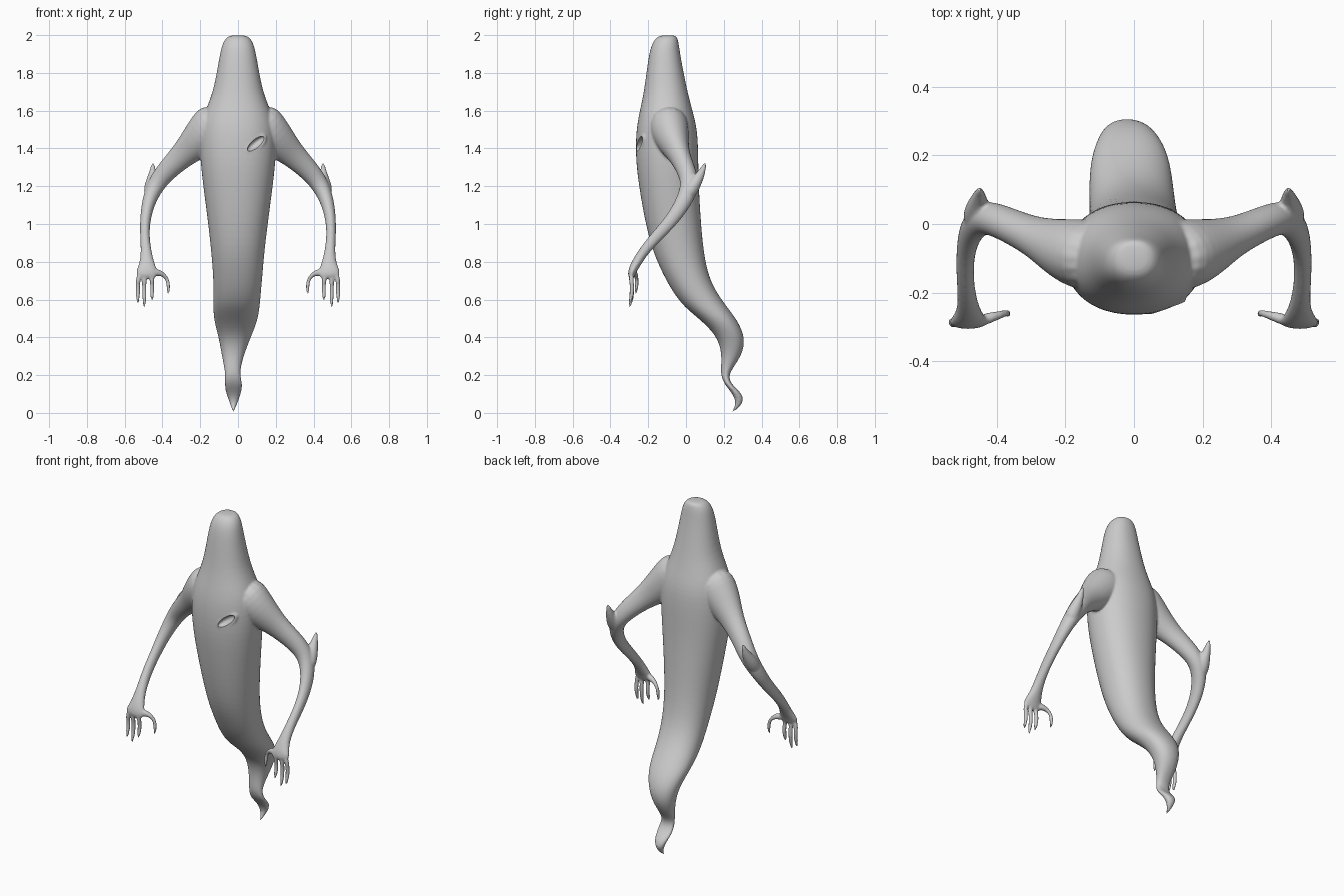
import bpy, bmesh, math
from mathutils import Vector

if "Cube" in bpy.data.objects:
    bpy.data.objects.remove(bpy.data.objects["Cube"])

parts = []


def loft(name, rings):
    """Skin a list of rings (each a list of points) into a closed tube."""
    bm = bmesh.new()
    loops = [[bm.verts.new(p) for p in r] for r in rings]
    n = len(loops[0])
    for a, b in zip(loops, loops[1:]):
        for i in range(n):
            j = (i + 1) % n
            bm.faces.new((a[i], a[j], b[j], b[i]))
    bm.faces.new(loops[0][::-1])
    bm.faces.new(loops[-1])
    bmesh.ops.recalc_face_normals(bm, faces=bm.faces)
    me = bpy.data.meshes.new(name)
    bm.to_mesh(me)
    bm.free()
    ob = bpy.data.objects.new(name, me)
    bpy.context.collection.objects.link(ob)
    m = ob.modifiers.new("round", 'SUBSURF')
    m.levels = m.render_levels = 2
    parts.append(ob)
    return ob


def limb(name, path, side, n=16):
    """Tube along path points (x, y, z, in-plane radius, depth radius)."""
    pts = [Vector((p[0] * side, p[1], p[2])) for p in path]
    rings = []
    for k, p in enumerate(pts):
        t = (pts[min(k + 1, len(pts) - 1)] - pts[max(k - 1, 0)]).normalized()
        u = t.cross(Vector((0, 1, 0))).normalized()
        v = t.cross(u)
        rings.append([p + u * path[k][3] * math.cos(a) + v * path[k][4] * math.sin(a)
                      for a in (2 * math.pi * i / n for i in range(n))])
    return loft(name, rings)


# Hooded body and curling tail: z, x left, x right, y front, y back
profile = [
    (2.0, -.04, .04, -.135, -.055), (1.985, -.065, .065, -.16, -.045),
    (1.95, -.085, .085, -.183, -.037), (1.88, -.1, .1, -.2, -.028),
    (1.7, -.13, .13, -.222, .008), (1.6, -.175, .175, -.245, .035),
    (1.5, -.205, .205, -.265, .062), (1.35, -.202, .202, -.268, .066),
    (1.2, -.185, .185, -.25, .068), (1.0, -.158, .158, -.215, .08),
    (.85, -.142, .14, -.175, .094), (.73, -.132, .13, -.12, .118),
    (.64, -.13, .122, -.07, .16), (.56, -.132, .115, -.01, .218),
    (.49, -.128, .105, .08, .272), (.41, -.105, .072, .16, .31),
    (.33, -.09, .04, .187, .306), (.26, -.077, .018, .187, .265),
    (.2, -.066, .01, .183, .222), (.15, -.074, .026, .205, .24),
    (.11, -.065, .018, .24, .29), (.07, -.05, .004, .262, .307),
    (.035, -.038, -.01, .26, .288), (.003, -.027, -.022, .24, .248)]
rings = []
for z, x0, x1, y0, y1 in profile:
    ring = []
    for i in range(28):
        a = 2 * math.pi * i / 28
        c, s = math.cos(a), math.sin(a)
        e = .92
        ring.append(((x0 + x1) / 2 + (x1 - x0) / 2 * math.copysign(abs(c) ** e, c),
                     (y0 + y1) / 2 + (y1 - y0) / 2 * math.copysign(abs(s) ** e, s), z))
    rings.append(ring)
body = loft("ghost_body", rings)

arm = [(.08, -.1, 1.57, .13, .11), (.175, -.085, 1.475, .115, .105),
       (.27, -.045, 1.385, .075, .062), (.34, -.015, 1.32, .061, .052),
       (.395, .01, 1.262, .054, .05), (.44, .022, 1.2, .047, .05),
       (.475, -.012, 1.115, .036, .044), (.492, -.075, 1.02, .028, .036),
       (.494, -.155, .935, .025, .032), (.486, -.225, .855, .028, .027),
       (.482, -.265, .79, .04, .026), (.482, -.288, .745, .062, .022),
       (.487, -.292, .71, .05, .014)]
spike = [(.462, .0, 1.14, .04, .04), (.458, .038, 1.2, .04, .038),
         (.453, .07, 1.25, .026, .027), (.451, .09, 1.29, .015, .016),
         (.45, .103, 1.325, .006, .006)]
thumb = [(.45, -.283, .745, .024, .02), (.415, -.272, .742, .018, .016),
         (.388, -.264, .728, .012, .012), (.371, -.26, .7, .01, .011),
         (.367, -.262, .66, .011, .011), (.372, -.268, .625, .005, .005)]
fingers = [(.455, .592), (.496, .555), (.53, .575)]
for side, tag in ((-1, "left"), (1, "right")):
    limb("arm_" + tag, arm, side)
    limb("elbow_spike_" + tag, spike, side)
    limb("thumb_" + tag, thumb, side, 10)
    for k, (x, tip) in enumerate(fingers):
        h = .725 - tip
        limb(f"finger_{k}_{tag}",
             [(x * .8 + .097, -.29, .735, .017, .014), (x, -.29, .7, .012, .013),
              (x, -.283, tip + h * .55, .011, .013), (x, -.29, tip + h * .25, .012, .012),
              (x, -.3, tip, .004, .005)], side, 10)

# Raised lip around the chest wound
bpy.ops.mesh.primitive_torus_add(major_radius=.05, minor_radius=.012,
                                 major_segments=32, minor_segments=10,
                                 location=(.095, -.236, 1.425),
                                 rotation=(math.radians(90), math.radians(-38), math.radians(20)))
lip = bpy.context.object
lip.name = "wound_lip"
lip.scale = (1.15, .55, 1)
parts.append(lip)

# Fuse all parts into one smooth skin
bpy.ops.object.select_all(action='DESELECT')
for ob in parts:
    ob.select_set(True)
bpy.context.view_layer.objects.active = body
bpy.ops.object.convert(target='MESH')
bpy.ops.object.join()
body = bpy.context.object
body.name = "ghost_body"
m = body.modifiers.new("fuse", 'REMESH')
m.mode = 'VOXEL'
m.voxel_size = .0065
m = body.modifiers.new("soften", 'SMOOTH')
m.factor = .5
m.iterations = 4

# Slanted almond hollow in the chest
bpy.ops.mesh.primitive_uv_sphere_add(segments=32, ring_count=16, radius=1,
                                     location=(.095, -.25, 1.425),
                                     rotation=(0, math.radians(-38), math.radians(20)))
cutter = bpy.context.object
cutter.name = "wound_cutter"
cutter.scale = (.058, .032, .022)
cutter.hide_render = True
m = body.modifiers.new("wound", 'BOOLEAN')
m.operation = 'DIFFERENCE'
m.object = cutter
bpy.context.view_layer.objects.active = body
bpy.ops.object.select_all(action='DESELECT')
body.select_set(True)
bpy.ops.object.convert(target='MESH')
bpy.data.objects.remove(cutter)
bpy.ops.object.shade_smooth_by_angle(angle=math.radians(50))
